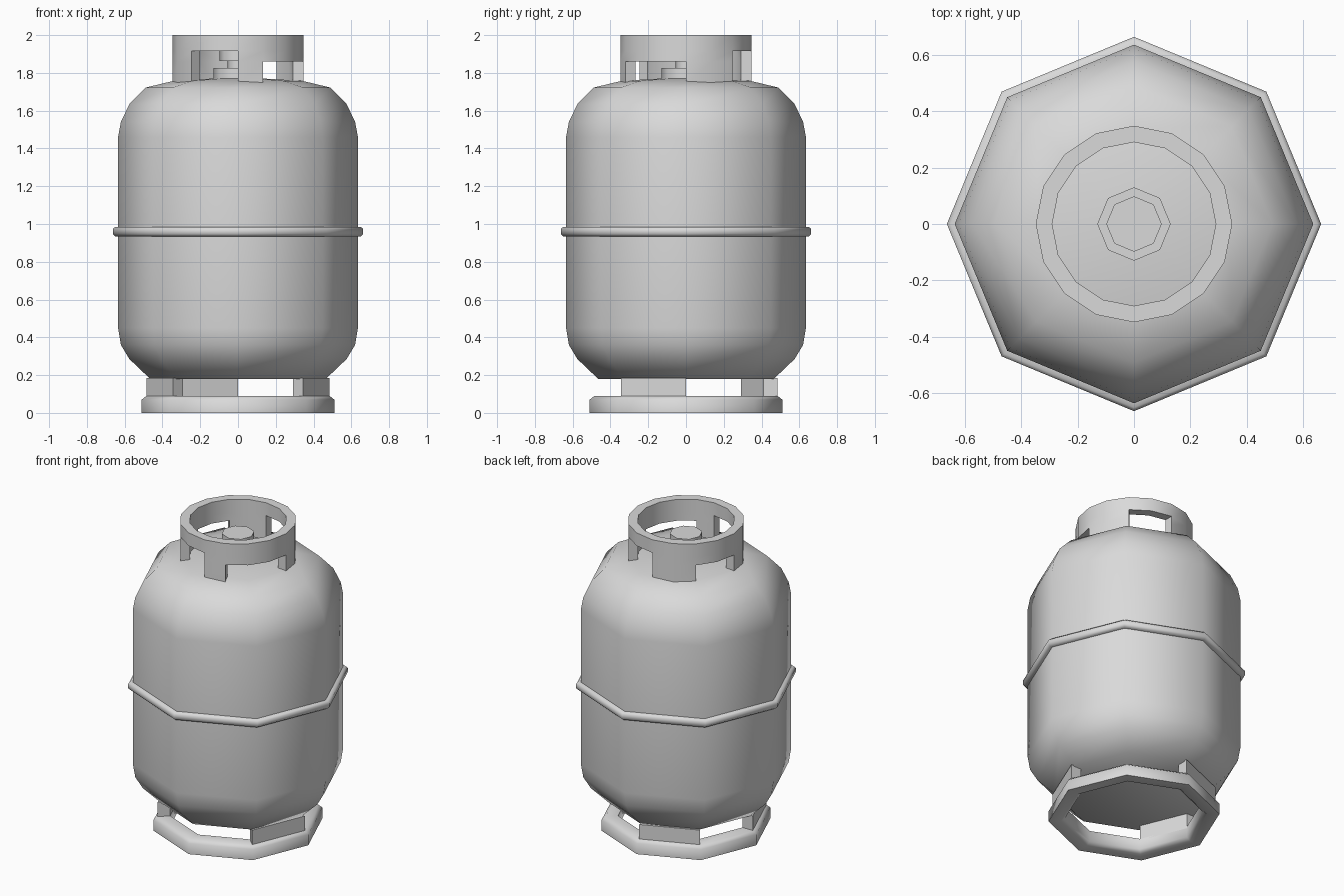
import bpy, bmesh
from math import sin, cos, radians, tau

cube = bpy.data.objects.get("Cube")
if cube:
    bpy.data.objects.remove(cube, do_unlink=True)

# One painted-metal colour
steel = bpy.data.materials.new("light_grey_steel")
steel.use_nodes = True
grey = (0.7, 0.7, 0.7, 1)
steel.diffuse_color = grey
steel.node_tree.nodes["Principled BSDF"].inputs["Base Color"].default_value = grey


def finish(name, bm):
    bmesh.ops.remove_doubles(bm, verts=bm.verts, dist=0.0001)
    bmesh.ops.recalc_face_normals(bm, faces=bm.faces)
    mesh = bpy.data.meshes.new(name)
    bm.to_mesh(mesh)
    bm.free()
    mesh.materials.append(steel)
    obj = bpy.data.objects.new(name, mesh)
    bpy.context.collection.objects.link(obj)
    bpy.ops.object.select_all(action="DESELECT")
    obj.select_set(True)
    bpy.context.view_layer.objects.active = obj
    bpy.ops.object.shade_smooth_by_angle(angle=radians(50))
    return obj


def polar(r, i, sides, z):
    a = tau * (i % sides) / sides
    return (r * cos(a), r * sin(a), z)


def lathe(name, profile, sides=8, loop=False):
    """Turn an (r, z) profile; open profiles are capped, loops join up."""
    bm = bmesh.new()
    rings = [[bm.verts.new(polar(r, i, sides, z)) for i in range(sides)]
             for r, z in profile]
    pairs = list(zip(rings, rings[1:]))
    if loop:
        pairs.append((rings[-1], rings[0]))
    else:
        bm.faces.new(rings[0])
        bm.faces.new(rings[-1])
    for low, high in pairs:
        for i in range(sides):
            j = (i + 1) % sides
            bm.faces.new((low[i], low[j], high[j], high[i]))
    return finish(name, bm)


def pierced_wall(name, inner, outer, sides, levels, solid):
    """Ring wall made of cells; faces are made only where solid meets open."""
    bm = bmesh.new()
    rows = len(levels) - 1

    def filled(i, k):
        return 0 <= k < rows and solid(i % sides, k)

    def quad(*corners):
        bm.faces.new([bm.verts.new(polar(r, i, sides, z)) for r, i, z in corners])

    for k in range(rows):
        lo, hi = levels[k], levels[k + 1]
        for i in range(sides):
            if not filled(i, k):
                continue
            for r in (inner, outer):
                quad((r, i, lo), (r, i + 1, lo), (r, i + 1, hi), (r, i, hi))
            for step, z in ((-1, lo), (1, hi)):
                if not filled(i, k + step):
                    quad((inner, i, z), (outer, i, z),
                         (outer, i + 1, z), (inner, i + 1, z))
            for step, edge in ((-1, i), (1, i + 1)):
                if not filled(i + step, k):
                    quad((inner, edge, lo), (outer, edge, lo),
                         (outer, edge, hi), (inner, edge, hi))
    return finish(name, bm)


# Tank body with rounded shoulders and a shallow domed top
lathe("tank_body", [
    (0.465, 0.18), (0.575, 0.285), (0.62, 0.36), (0.635, 0.45),
    (0.635, 1.46), (0.62, 1.54), (0.575, 1.635), (0.49, 1.722),
    (0.34, 1.758), (0.05, 1.775)])

# Weld band around the middle
lathe("middle_band", [
    (0.62, 0.935), (0.65, 0.935), (0.663, 0.947),
    (0.663, 0.973), (0.65, 0.985), (0.62, 0.985)], loop=True)

# Foot ring and its three legs
lathe("foot_ring", [
    (0.435, 0.0), (0.51, 0.0), (0.51, 0.07), (0.485, 0.09),
    (0.41, 0.09), (0.41, 0.02)], loop=True)
pierced_wall("foot_legs", 0.41, 0.485, 8, [0.08, 0.185],
             lambda i, k: i in (2, 4, 7))

# Collar: low and high windows cut up from its lower edge
low_windows = {6, 7, 13, 14, 15}
high_windows = {2, 3, 10, 11}
pierced_wall("top_collar", 0.29, 0.348, 16, [1.74, 1.86, 1.915, 2.0],
             lambda i, k: k == 2 or (i not in high_windows
                                     and (k == 1 or i not in low_windows)))

# Valve: base disc, neck and hand wheel
lathe("valve_base", [(0.13, 1.76), (0.13, 1.825)])
lathe("valve_neck", [(0.055, 1.82), (0.055, 1.87)])
lathe("valve_wheel", [(0.098, 1.863), (0.098, 1.915)])
